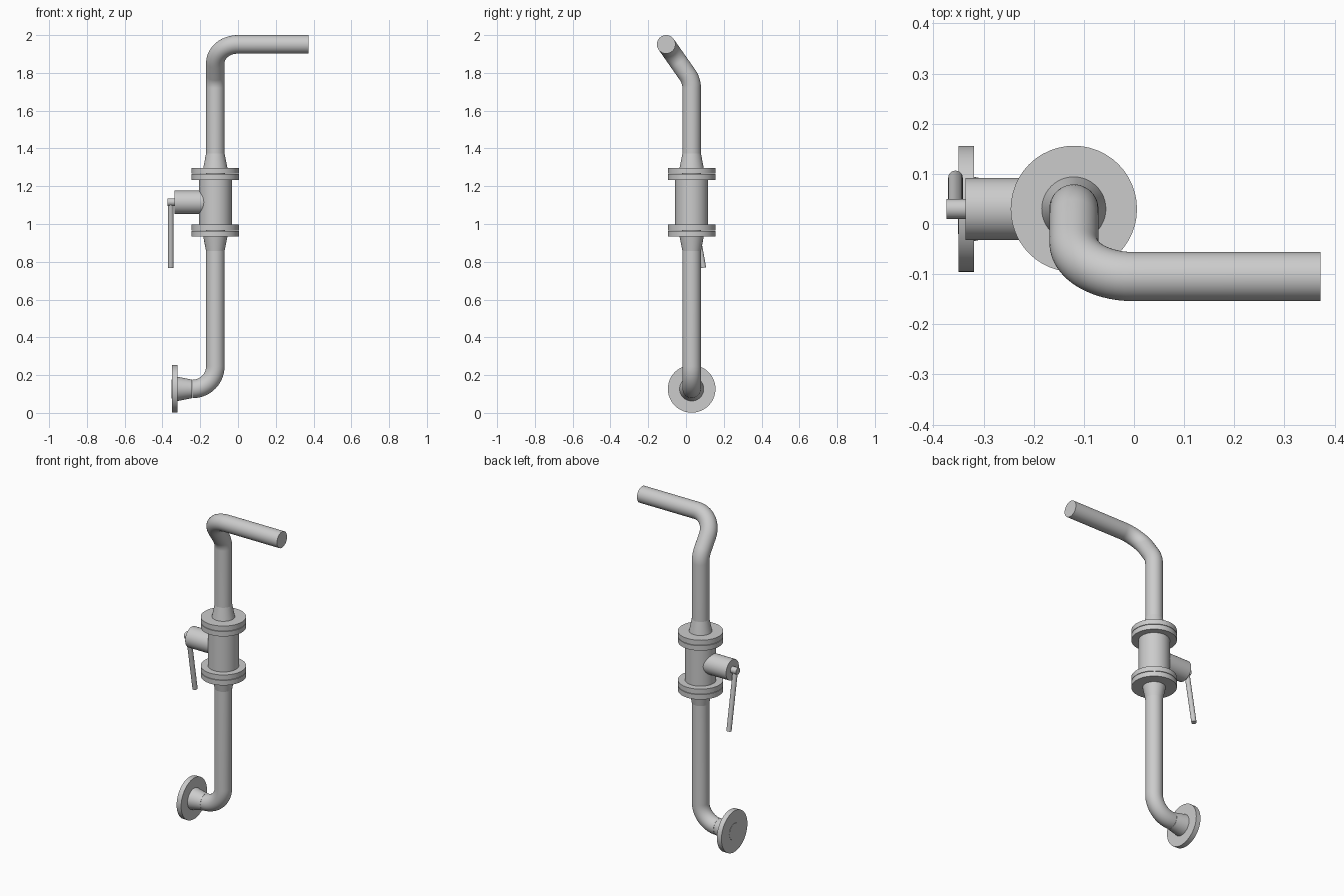
import bpy, bmesh, math
from mathutils import Vector

if "Cube" in bpy.data.objects:
    bpy.data.objects.remove(bpy.data.objects["Cube"])

SEG = 48
R = 0.049            # pipe radius
BEND = 0.12          # bend radius of the centre line
PX, PY = -0.12, 0.03  # axis of the riser


def skin(name, rings):
    """Join rings of equal length into a capped, smooth-shaded tube."""
    bm = bmesh.new()
    vs = [[bm.verts.new(p) for p in ring] for ring in rings]
    for a, b in zip(vs, vs[1:]):
        for i in range(SEG):
            j = (i + 1) % SEG
            bm.faces.new((a[i], a[j], b[j], b[i]))
    bm.faces.new(vs[0][::-1])
    bm.faces.new(vs[-1])
    bmesh.ops.recalc_face_normals(bm, faces=bm.faces[:])
    me = bpy.data.meshes.new(name)
    bm.to_mesh(me)
    bm.free()
    ob = bpy.data.objects.new(name, me)
    bpy.context.collection.objects.link(ob)
    bpy.ops.object.select_all(action='DESELECT')
    ob.select_set(True)
    bpy.context.view_layer.objects.active = ob
    bpy.ops.object.shade_smooth_by_angle(angle=math.radians(30))
    return ob


def circle(c, u, v, r):
    return [c + r * (math.cos(t) * u + math.sin(t) * v)
            for t in (2 * math.pi * i / SEG for i in range(SEG))]


def lathe(name, origin, axis, profile):
    """Turned part: profile holds (distance along axis, radius)."""
    o, d = Vector(origin), Vector(axis).normalized()
    u = d.orthogonal().normalized()
    v = d.cross(u)
    return skin(name, [circle(o + d * h, u, v, r) for h, r in profile])


def pipe(name, corners, steps=14):
    """Pipe along straight runs, with arcs of radius BEND at the corners."""
    pts = [Vector(c) for c in corners]
    path = [(pts[0], (pts[1] - pts[0]).normalized())]
    for a, b, c in zip(pts, pts[1:], pts[2:]):
        d1, d2 = (b - a).normalized(), (c - b).normalized()
        ang = d1.angle(d2)
        start = b - d1 * BEND * math.tan(ang / 2)
        n = (d2 - d1 * d1.dot(d2)).normalized()
        for i in range(steps + 1):
            t = ang * i / steps
            p = start + BEND * (math.sin(t) * d1 + (1 - math.cos(t)) * n)
            path.append((p, math.cos(t) * d1 + math.sin(t) * n))
    path.append((pts[-1], (pts[-1] - pts[-2]).normalized()))
    u = path[0][1].orthogonal().normalized()
    rings, prev = [], path[0][1]
    for p, d in path:
        u = prev.rotation_difference(d) @ u
        u = (u - d * u.dot(d)).normalized()
        rings.append(circle(p, u, d.cross(u), R))
        prev = d
    return skin(name, rings)


def neck_flange(name, origin, axis):
    """Weld-neck flange: thin raised face, disc, then a taper to the pipe."""
    return lathe(name, origin, axis, [(0, 0.05), (0.0015, 0.05), (0.0015, 0.126),
                                      (0.032, 0.126), (0.032, 0.064), (0.108, R)])


# pipe runs
pipe("lower_pipe", [(-0.242, PY, 0.127), (PX, PY, 0.127), (PX, PY, 0.857)])
pipe("upper_pipe", [(PX, PY, 1.373), (PX, PY, 1.758), (PX, -0.105, 1.951),
                    (0.372, -0.105, 1.951)])

# weld-neck flanges
neck_flange("inlet_flange", (-0.351, PY, 0.127), (1, 0, 0))
neck_flange("lower_neck_flange", (PX, PY, 0.965), (0, 0, -1))
neck_flange("upper_neck_flange", (PX, PY, 1.265), (0, 0, 1))

# valve body with its own two flanges
lathe("valve_body", (PX, PY, 0.965), (0, 0, 1),
      [(0, 0.05), (0.0015, 0.05), (0.0015, 0.126), (0.032, 0.126), (0.032, 0.087),
       (0.268, 0.087), (0.268, 0.126), (0.2985, 0.126), (0.2985, 0.05), (0.3, 0.05)])

# side bonnet, spindle and hand lever
lathe("bonnet", (PX, PY, 1.115), (-1, 0, 0), [(0, 0.062), (0.216, 0.062)])
lathe("spindle", (-0.33, PY, 1.116), (-1, 0, 0), [(0, 0.02), (0.044, 0.02)])
lathe("lever", (-0.356, PY, 1.116), (0, 0.062, -0.347), [(0, 0.0145), (0.353, 0.0145)])
